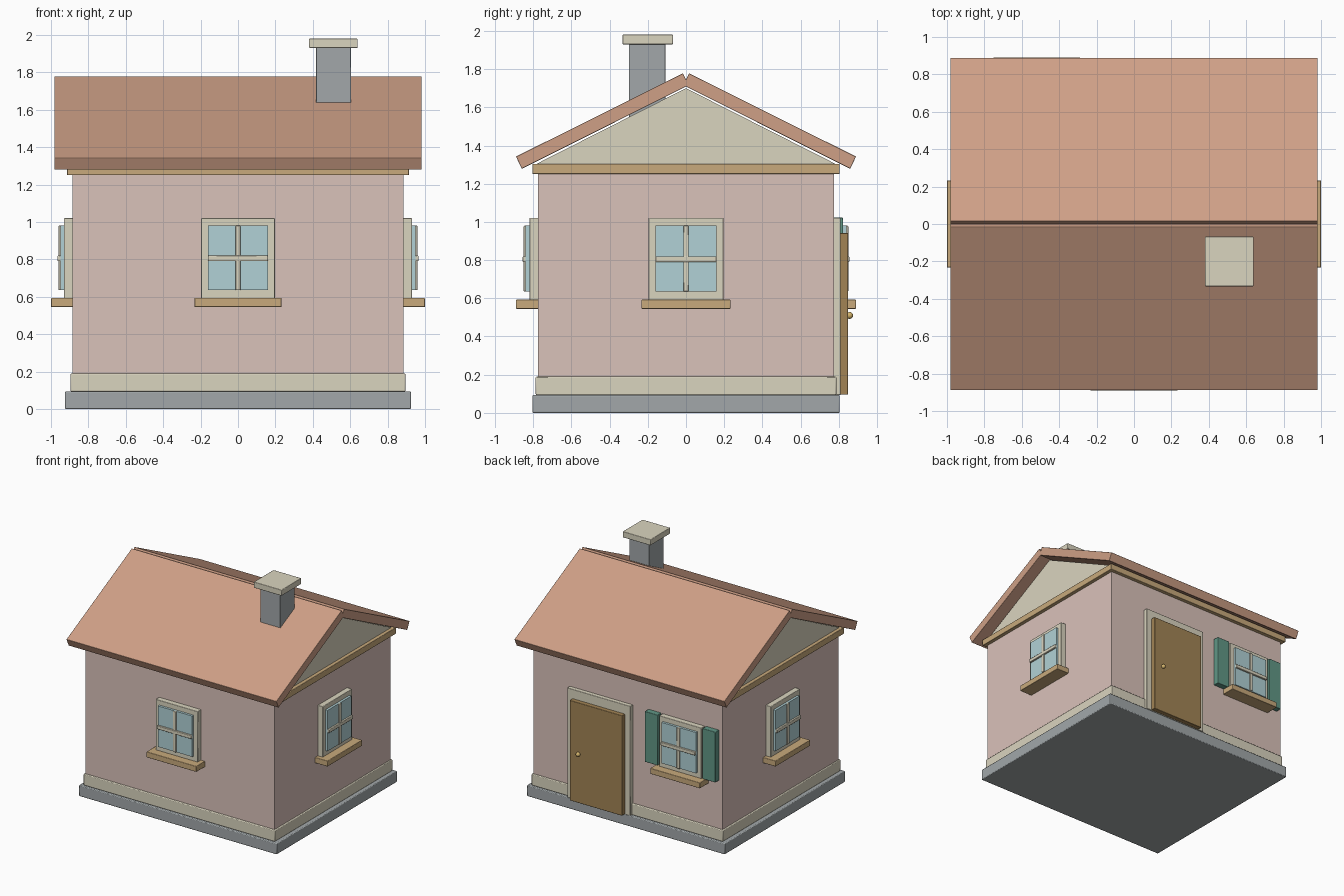
import bpy, bmesh, math
from mathutils import Matrix, Vector

if "Cube" in bpy.data.objects:
    bpy.data.objects.remove(bpy.data.objects["Cube"])


def mat(name, r, g, b):
    m = bpy.data.materials.new(name)
    m.diffuse_color = (r, g, b, 1)
    m.use_nodes = True
    m.node_tree.nodes["Principled BSDF"].inputs["Base Color"].default_value = m.diffuse_color
    return m


WALL = mat("plaster", 0.70, 0.54, 0.49)
ROOF = mat("clay_tile", 0.62, 0.35, 0.24)
CREAM = mat("cream_trim", 0.70, 0.66, 0.52)
TAN = mat("tan_wood", 0.58, 0.40, 0.20)
DOOR = mat("door_wood", 0.36, 0.23, 0.09)
GLASS = mat("glass", 0.44, 0.64, 0.67)
TEAL = mat("teal_paint", 0.12, 0.31, 0.24)
STONE = mat("stone", 0.36, 0.39, 0.40)
BRASS = mat("brass", 0.65, 0.45, 0.15)


def finish(name, bm, material, matrix=Matrix(), bevel=0.0):
    bmesh.ops.transform(bm, matrix=matrix, verts=bm.verts)
    bmesh.ops.recalc_face_normals(bm, faces=bm.faces)
    me = bpy.data.meshes.new(name)
    bm.to_mesh(me)
    bm.free()
    me.materials.append(material)
    ob = bpy.data.objects.new(name, me)
    bpy.context.collection.objects.link(ob)
    if bevel:
        mod = ob.modifiers.new("bevel", 'BEVEL')
        mod.width = bevel
        mod.segments = 2
        bpy.ops.object.select_all(action='DESELECT')
        ob.select_set(True)
        bpy.context.view_layer.objects.active = ob
        bpy.ops.object.shade_smooth_by_angle(angle=math.radians(40))
    return ob


def box(name, x, y, z, material, matrix=Matrix(), bevel=0.004):
    """Box from (min, max) ranges on each axis."""
    bm = bmesh.new()
    bmesh.ops.create_cube(bm, size=1)
    for v in bm.verts:
        v.co = Vector([sum(r) / 2 + c * (r[1] - r[0]) for r, c in zip((x, y, z), v.co)])
    return finish(name, bm, material, matrix, bevel)


def prism(name, profile, half, material, bevel=0.0):
    """Extrude a (y, z) profile along x from -half to half."""
    bm = bmesh.new()
    face = bm.faces.new([bm.verts.new((-half, y, z)) for y, z in profile])
    ext = bmesh.ops.extrude_face_region(bm, geom=[face])
    verts = [e for e in ext["geom"] if isinstance(e, bmesh.types.BMVert)]
    bmesh.ops.translate(bm, verts=verts, vec=(2 * half, 0, 0))
    return finish(name, bm, material, Matrix(), bevel)


def window(side, angle, d, cx=0.0):
    """Window on the wall at distance d, facing -y before turning by angle."""
    m = Matrix.Rotation(math.radians(angle), 4, 'Z') @ Matrix.Translation((cx, -d, 0))
    box(side + "_window_frame", (-0.197, 0.197), (-0.045, 0.01), (0.59, 1.02), CREAM, m)
    box(side + "_window_pane", (-0.16, 0.16), (-0.065, -0.03), (0.635, 0.98), GLASS, m, 0)
    box(side + "_window_upright", (-0.014, 0.014), (-0.075, -0.05), (0.635, 0.98), CREAM, m)
    box(side + "_window_crossbar", (-0.16, 0.16), (-0.08, -0.05), (0.79, 0.82), CREAM, m)
    box(side + "_window_sill", (-0.233, 0.233), (-0.115, 0.01), (0.545, 0.593), TAN, m)
    return m


# Foundation, walls and eaves trim
box("foundation", (-0.925, 0.925), (-0.805, 0.805), (0, 0.093), STONE, bevel=0.006)
box("plinth", (-0.895, 0.895), (-0.787, 0.787), (0.093, 0.19), CREAM, bevel=0.006)
box("walls", (-0.885, 0.885), (-0.775, 0.775), (0.15, 1.26), WALL, bevel=0)
box("eaves_trim", (-0.915, 0.915), (-0.805, 0.805), (1.25, 1.303), TAN)

# Gable block and the two roof slabs
prism("gable", [(-0.79, 1.30), (0.79, 1.30), (0, 1.70)], 0.885, CREAM)
for name, s in (("front_roof", 1), ("back_roof", -1)):
    slab = [(-0.016, 1.778), (-0.89, 1.342), (-0.86, 1.278), (0.015, 1.716)]
    prism(name, [(s * y, z) for y, z in slab], 0.982, ROOF, 0.003)

# Chimney
box("chimney", (0.418, 0.605), (-0.298, -0.107), (1.45, 1.94), STONE)
box("chimney_cap", (0.38, 0.64), (-0.333, -0.068), (1.93, 1.98), CREAM)

# Windows on all four sides, shutters on the back one
window("front", 0, 0.775)
window("right", 90, 0.885)
window("left", -90, 0.885)
back = window("back", 180, 0.775, 0.52)
for name, c in (("inner_shutter", -0.27), ("outer_shutter", 0.27)):
    box(name, (c - 0.06, c + 0.06), (-0.048, 0.01), (0.595, 1.022), TEAL, back)

# Back door
box("door_frame", (-0.045, 0.545), (0.76, 0.81), (0.093, 1.02), CREAM)
box("door", (0.005, 0.495), (0.79, 0.848), (0.095, 0.942), DOOR)
bm = bmesh.new()
bmesh.ops.create_uvsphere(bm, u_segments=16, v_segments=10, radius=0.018)
for f in bm.faces:
    f.smooth = True
finish("door_knob", bm, BRASS, Matrix.Translation((0.41, 0.857, 0.51)))
